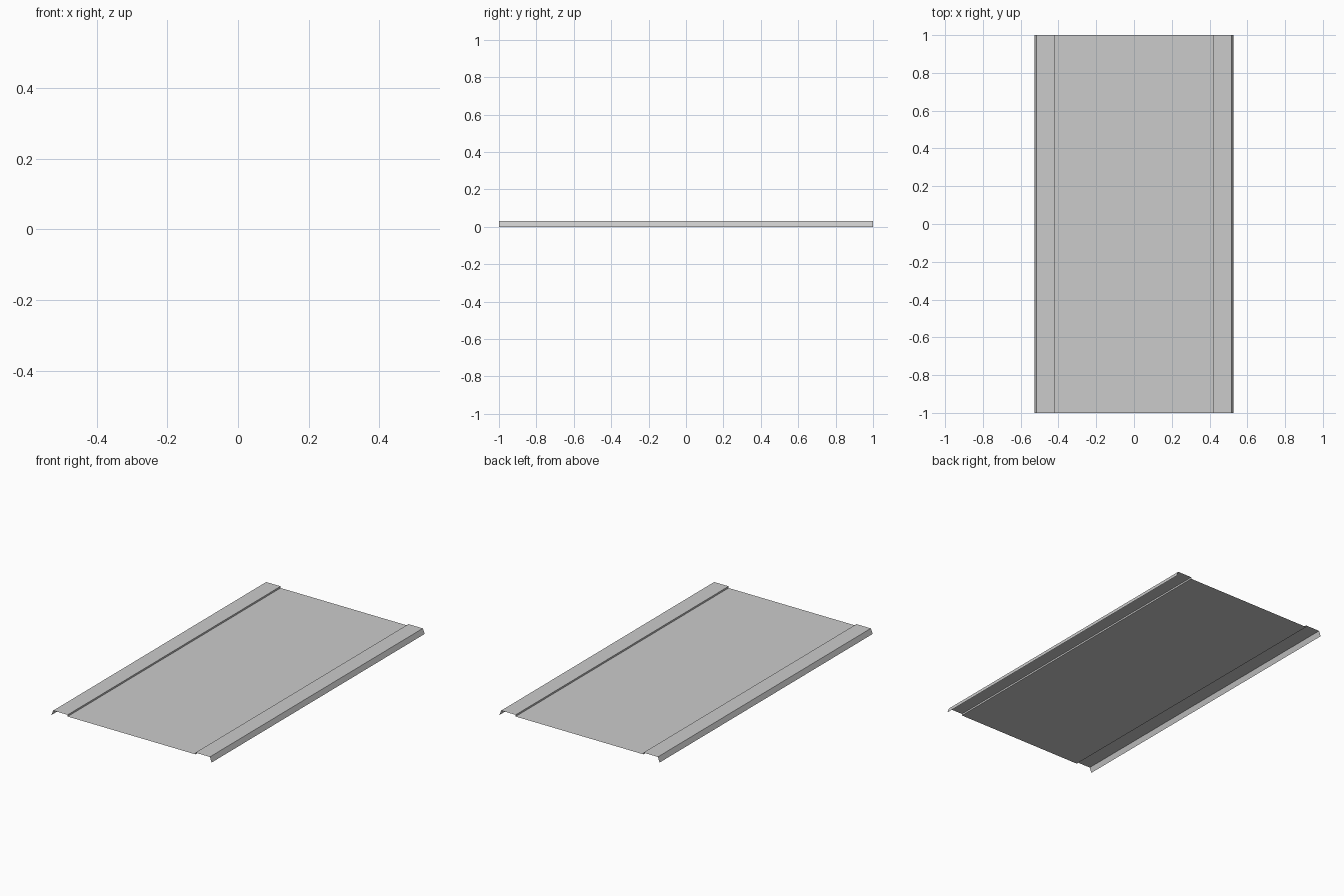
import bpy, bmesh

if "Cube" in bpy.data.objects:
    bpy.data.objects.remove(bpy.data.objects["Cube"])

# Half cross-section (x, z) of the folded sheet: lip foot, rail edge, step top, panel edge
half = [(0.527, 0.0), (0.515, 0.03), (0.42, 0.03), (0.42, 0.02)]
profile = [(-x, z) for x, z in half] + half[::-1]

# Open sheet swept along y
bm = bmesh.new()
front = [bm.verts.new((x, -1, z)) for x, z in profile]
back = [bm.verts.new((x, 1, z)) for x, z in profile]
for i in range(len(profile) - 1):
    bm.faces.new((front[i], front[i + 1], back[i + 1], back[i]))

mesh = bpy.data.meshes.new("folded_panel")
bm.to_mesh(mesh)
bm.free()
bpy.context.collection.objects.link(bpy.data.objects.new("folded_panel", mesh))
